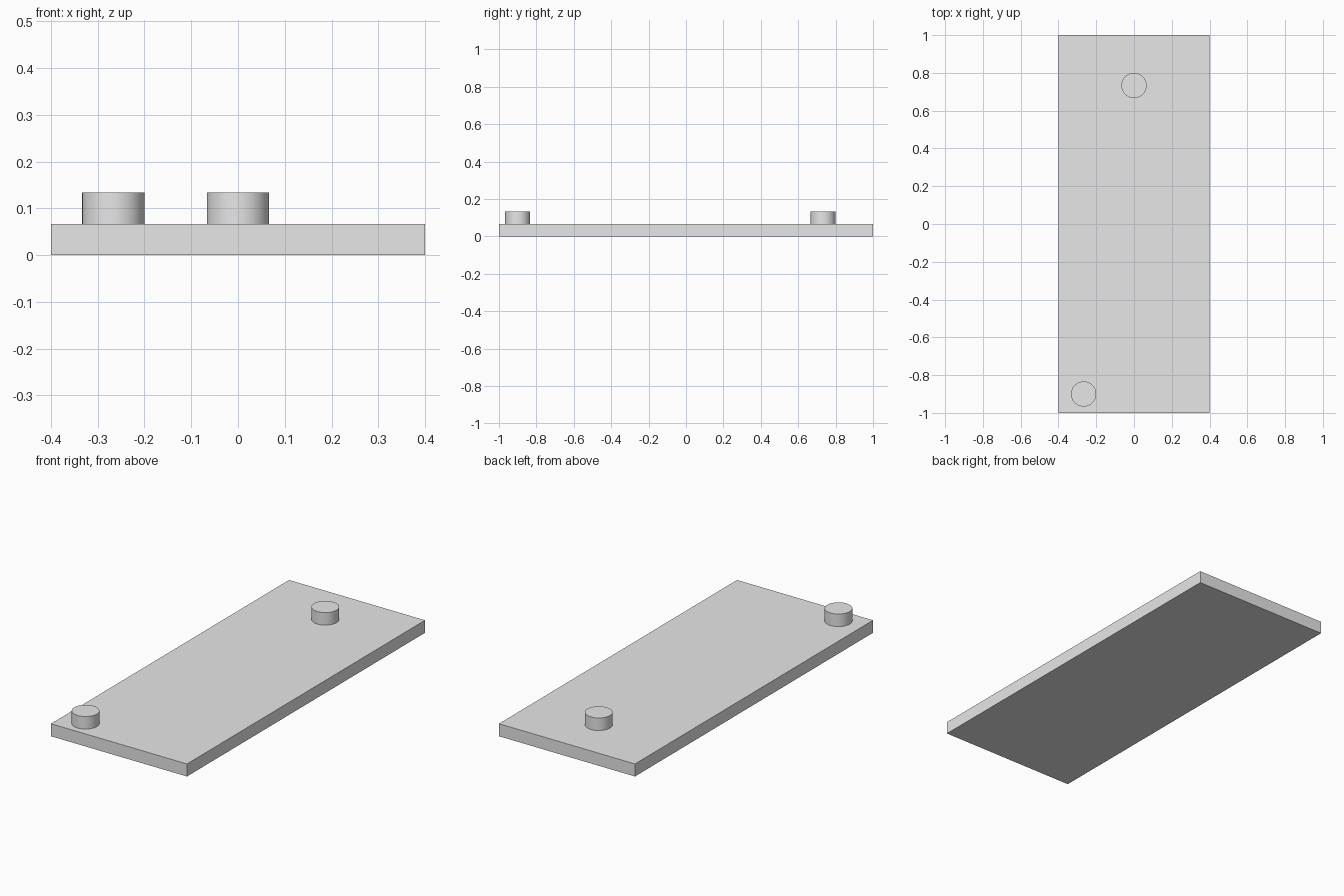
import bpy
import math

cube = bpy.data.objects.get("Cube")
if cube:
    bpy.data.objects.remove(cube, do_unlink=True)

UNIT = 1 / 15  # plate thickness, peg radius and peg height

# Single grey material
grey = bpy.data.materials.new("light_grey")
grey.use_nodes = True
colour = (0.8, 0.8, 0.8, 1.0)
grey.diffuse_color = colour
grey.node_tree.nodes["Principled BSDF"].inputs["Base Color"].default_value = colour

# Flat base plate
bpy.ops.mesh.primitive_cube_add(size=1, location=(0, 0, UNIT / 2))
plate = bpy.context.object
plate.name = "base_plate"
plate.scale = (12 * UNIT, 30 * UNIT, UNIT)
bpy.ops.object.transform_apply(location=False, rotation=False, scale=True)
plate.data.materials.append(grey)


def add_peg(name, x, y):
    """Round peg standing on the plate."""
    bpy.ops.mesh.primitive_cylinder_add(
        vertices=64, radius=UNIT, depth=UNIT, location=(x, y, UNIT * 1.5))
    peg = bpy.context.object
    peg.name = name
    peg.data.materials.append(grey)
    bpy.ops.object.shade_smooth_by_angle(angle=math.radians(30))


# Corner peg at the front, centred peg at the back
add_peg("front_peg", -4 * UNIT, -13.5 * UNIT)
add_peg("back_peg", 0, 11 * UNIT)
